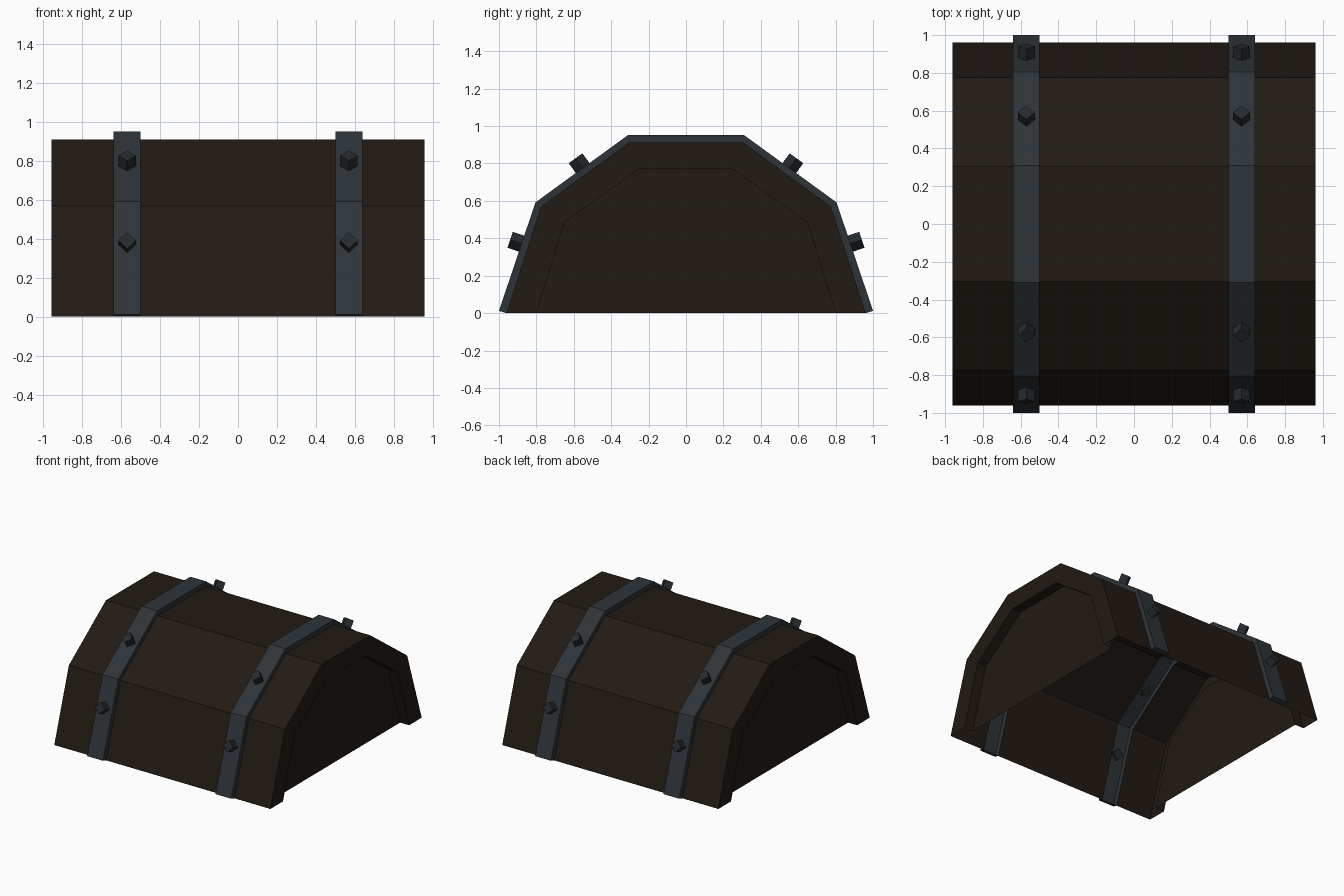
import bpy, bmesh
from mathutils import Vector

if "Cube" in bpy.data.objects:
    bpy.data.objects.remove(bpy.data.objects["Cube"])

# Half cross-sections (y, z), mirrored into full arches
def arch(half):
    return half + [(-y, z) for y, z in reversed(half)]

OUTER = arch([(0.96, 0.0), (0.775, 0.57), (0.305, 0.912)])
BAND = arch([(1.0, 0.012), (0.805, 0.592), (0.31, 0.952)])
INNER = arch([(0.80, 0.0), (0.65, 0.485), (0.25, 0.77)])
END, RECESS = 0.96, 0.08
BAND_X = (0.50, 0.64)


def material(name, rgb):
    m = bpy.data.materials.new(name)
    m.diffuse_color = (*rgb, 1)
    m.use_nodes = True
    m.node_tree.nodes["Principled BSDF"].inputs["Base Color"].default_value = m.diffuse_color
    return m


WOOD = material("dark_wood", (0.016, 0.0105, 0.007))
IRON = material("iron", (0.026, 0.034, 0.040))
BOLT = material("bolt_iron", (0.019, 0.024, 0.027))


def ring(profile, x):
    return [Vector((x, y, z)) for y, z in profile]


def add_face(bm, pts, facing):
    """Add a face whose normal agrees with the vector facing(centre)."""
    f = bm.faces.new([bm.verts.new(p) for p in pts])
    f.normal_update()
    if f.normal.dot(facing(f.calc_center_median())) < 0:
        f.normal_flip()


def bridge(bm, a, b, facing):
    for i in range(len(a) - 1):
        add_face(bm, [a[i], a[i + 1], b[i + 1], b[i]], facing)


def finish(bm, name, mat):
    bmesh.ops.remove_doubles(bm, verts=bm.verts, dist=0.0001)
    me = bpy.data.meshes.new(name)
    bm.to_mesh(me)
    bm.free()
    me.materials.append(mat)
    ob = bpy.data.objects.new(name, me)
    bpy.context.collection.objects.link(ob)
    return ob


def radial(c):
    return Vector((0, c.y, c.z))


# Wooden arched planks, open beneath the bands
lo, hi = BAND_X
bm = bmesh.new()
for a, b in ((-END, -hi), (-lo, lo), (hi, END)):
    bridge(bm, ring(OUTER, a), ring(OUTER, b), radial)
finish(bm, "lid_planks", WOOD)

for side, s in (("left", -1), ("right", 1)):
    # End: flat rim, recess wall and sunken panel
    bm = bmesh.new()
    outward = lambda c: Vector((s, 0, 0))
    sunken = ring(INNER, s * (END - RECESS))
    bridge(bm, ring(OUTER, s * END), ring(INNER, s * END), outward)
    bridge(bm, ring(INNER, s * END), sunken, lambda c: -radial(c))
    add_face(bm, sunken, outward)
    finish(bm, side + "_end", WOOD)

    # Raised band: outer strip, side walls and bottom ends
    bm = bmesh.new()
    mid = s * (lo + hi) / 2
    bridge(bm, ring(BAND, s * lo), ring(BAND, s * hi), radial)
    for x in (s * lo, s * hi):
        bridge(bm, ring(OUTER, x), ring(BAND, x), lambda c: Vector((c.x - mid, 0, 0)))
    for i in (0, -1):
        pts = [ring(OUTER, s * lo)[i], ring(OUTER, s * hi)[i],
               ring(BAND, s * hi)[i], ring(BAND, s * lo)[i]]
        add_face(bm, pts, lambda c: Vector((0, 0, -1)))
    finish(bm, side + "_band", IRON)

    # Square bolts set cornerwise along the band
    for face, f in (("front", -1), ("back", 1)):
        for level, (y, z), (ny, nz) in (("lower", (0.878, 0.371), (0.948, 0.319)),
                                        ("upper", (0.552, 0.775), (0.588, 0.809))):
            n = Vector((0, f * ny, nz))
            bm = bmesh.new()
            bmesh.ops.create_cone(bm, cap_ends=True, segments=4,
                                  radius1=0.045, radius2=0.045, depth=0.085)
            ob = finish(bm, f"{side}_{face}_{level}_bolt", BOLT)
            ob.rotation_mode = 'QUATERNION'
            ob.rotation_quaternion = Vector((0, 0, 1)).rotation_difference(n)
            ob.location = Vector((mid, f * y, z)) + n * 0.023
